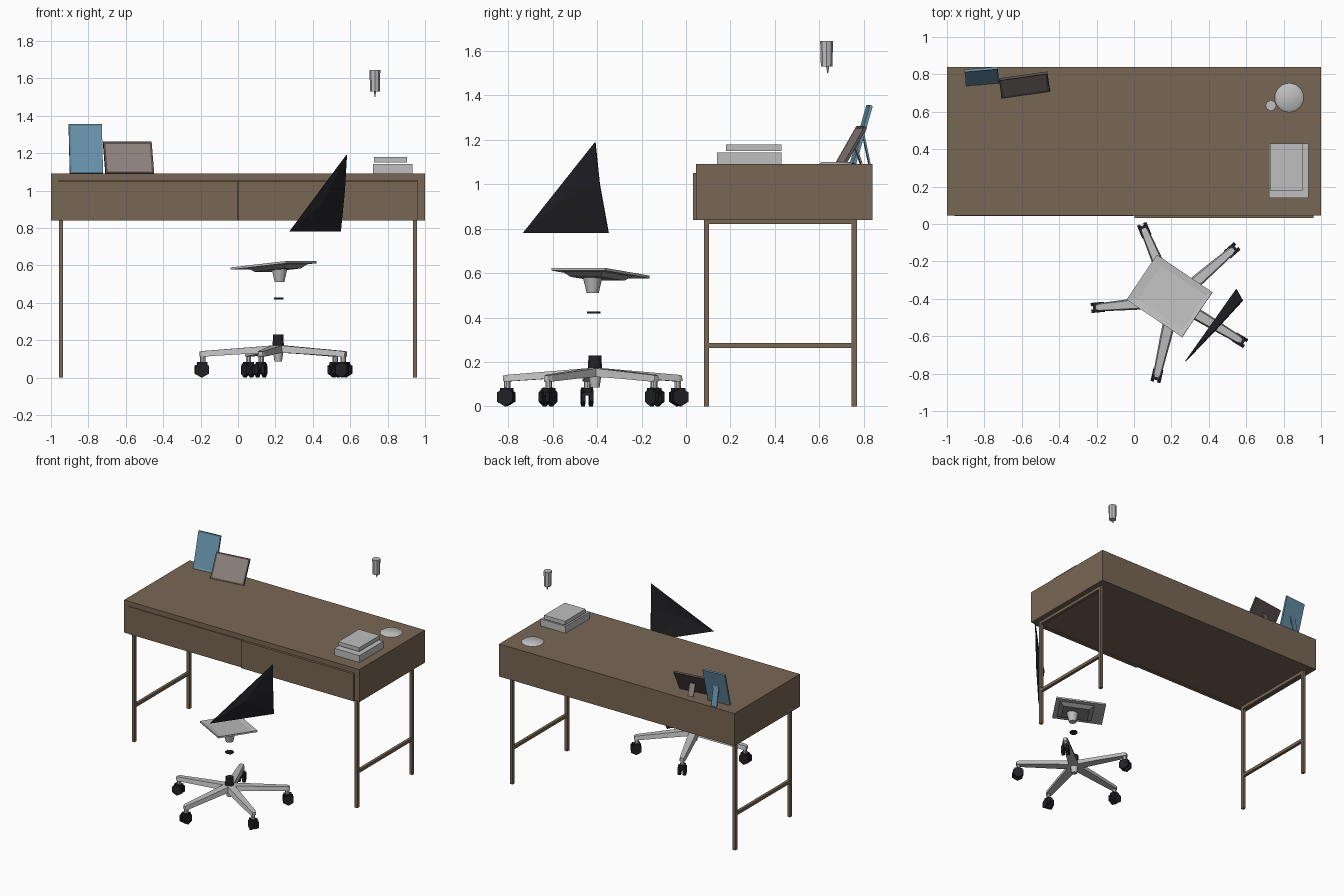
import bpy, bmesh, math
from mathutils import Vector, Matrix, Euler

if "Cube" in bpy.data.objects:
    bpy.data.objects.remove(bpy.data.objects["Cube"])

def mat(name, c):
    m = bpy.data.materials.new(name)
    m.diffuse_color = (*c, 1)
    m.use_nodes = True
    m.node_tree.nodes["Principled BSDF"].inputs["Base Color"].default_value = m.diffuse_color
    return m

WOOD = mat("brown wood", (0.19, 0.135, 0.09))
GREY = mat("light grey", (0.52, 0.52, 0.52))
MID = mat("mid grey", (0.27, 0.27, 0.27))
BLACK = mat("black", (0.016, 0.016, 0.02))
BLUE = mat("blue", (0.14, 0.29, 0.41))
MAUVE = mat("mauve", (0.27, 0.22, 0.205))
DARK = mat("dark frame", (0.10, 0.08, 0.075))

def finish(name, bm, m, M=None):
    bmesh.ops.recalc_face_normals(bm, faces=bm.faces)
    me = bpy.data.meshes.new(name)
    bm.to_mesh(me)
    bm.free()
    me.materials.append(m)
    ob = bpy.data.objects.new(name, me)
    bpy.context.collection.objects.link(ob)
    if M is not None:
        ob.matrix_world = M
    return ob

def box(name, x, y, z, m, M=None, taper=None):
    """Box from ranges; taper = xy scale of the lower end about its centre."""
    bm = bmesh.new()
    bmesh.ops.create_cube(bm, size=1)
    mid = [(r[0] + r[1]) / 2 for r in (x, y, z)]
    dim = [r[1] - r[0] for r in (x, y, z)]
    for v in bm.verts:
        k = taper if taper and v.co.z < 0 else 1
        v.co = Vector((mid[0] + v.co.x * dim[0] * k, mid[1] + v.co.y * dim[1] * k,
                       mid[2] + v.co.z * dim[2]))
    return finish(name, bm, m, M)

def cyl(name, x, y, z0, z1, r0, r1, m, n=12, M=None):
    bm = bmesh.new()
    bmesh.ops.create_cone(bm, cap_ends=True, segments=n, radius1=r0, radius2=r1, depth=z1 - z0)
    bmesh.ops.translate(bm, verts=bm.verts, vec=(x, y, (z0 + z1) / 2))
    ob = finish(name, bm, m, M)
    ob.data.shade_smooth()
    ob.data.set_sharp_from_angle(angle=math.radians(40))
    return ob

# --- desk body
box("desk_top", (-1, 1), (0.045, 0.84), (1.053, 1.09), WOOD)
box("desk_back", (-0.96, 0.96), (0.81, 0.84), (0.84, 1.053), WOOD)
box("desk_bottom", (-0.96, 0.96), (0.06, 0.81), (0.845, 0.86), WOOD)
box("left_drawer_front", (-0.96, -0.003), (0.043, 0.07), (0.84, 1.05), WOOD)
box("right_drawer_front", (0.003, 0.96), (0.032, 0.06), (0.84, 1.05), WOOD)
for s, side in ((-1, "left"), (1, "right")):
    def span(a, b):
        return tuple(sorted((s * a, s * b)))
    box(side + "_panel", span(0.96, 1), (0.045, 0.84), (0.84, 1.053), WOOD)
    # --- leg frame
    X = span(0.936, 0.958)
    box(side + "_front_leg", X, (0.08, 0.104), (0, 0.82), WOOD)
    box(side + "_back_leg", X, (0.746, 0.77), (0, 0.82), WOOD)
    box(side + "_top_rail", X, (0.08, 0.77), (0.82, 0.845), WOOD)
    box(side + "_cross_rail", X, (0.104, 0.746), (0.262, 0.285), WOOD)

# --- books
box("lower_book", (0.722, 0.934), (0.14, 0.43), (1.09, 1.143), GREY)
box("upper_book", (0.727, 0.904), (0.18, 0.43), (1.15, 1.18), GREY)

# --- lamp dish, head and pin
cyl("lamp_base", 0.83, 0.675, 1.09, 1.1, 0.078, 0.065, GREY, 14)
cyl("lamp_head", 0.732, 0.633, 1.53, 1.645, 0.026, 0.029, GREY, 8)
cyl("lamp_pin", 0.732, 0.638, 1.5, 1.53, 0.002, 0.007, GREY, 6)

# --- picture frames with rear stands
def picture(name, x, y, w, h, lean, yaw, border, face, stand_m, stand_y):
    M = Matrix.Translation((x, y, 1.095)) @ Euler(
        (-math.radians(lean), 0, math.radians(yaw))).to_matrix().to_4x4()
    bm = bmesh.new()
    bmesh.ops.create_cube(bm, size=1)
    for v in bm.verts:
        v.co = Vector((v.co.x * w, v.co.y * 0.014 + 0.007, (v.co.z + 0.5) * h))
    bm.normal_update()
    front = [f for f in bm.faces if f.normal.y < -0.9]
    bmesh.ops.inset_region(bm, faces=front, thickness=0.016)
    bmesh.ops.translate(bm, verts=front[0].verts, vec=(0, 0.004, 0))
    front[0].material_index = 1
    ob = finish(name, bm, border, M)
    ob.data.materials.append(face)
    # stand strip from the back of the frame down to the desk
    top = M @ Vector((0, 0.014, h * 0.55))
    back = Vector((-math.sin(math.radians(yaw)), math.cos(math.radians(yaw)), 0))
    foot = Vector((top.x, top.y, 1.092)) + back * stand_y
    side = Vector((back.y, -back.x, 0)) * 0.022
    bm = bmesh.new()
    bm.faces.new([bm.verts.new(p) for p in (top - side, top + side, foot + side, foot - side)])
    st = finish(name + "_stand", bm, stand_m)
    st.modifiers.new("thickness", 'SOLIDIFY').thickness = 0.008

picture("tall_frame", -0.81, 0.745, 0.178, 0.272, 16, 5, BLUE, BLUE, BLUE, 0.03)
picture("wide_frame", -0.578, 0.69, 0.262, 0.192, 30, 8, DARK, MAUVE, MAUVE, 0.03)

# --- chair base: five tapered arms with casters
CX, CY = 0.215, -0.41
for i in range(5):
    M = Matrix.Translation((CX, CY, 0)) @ Matrix.Rotation(math.radians(41 + 72 * i), 4, 'Z')
    bm = bmesh.new()
    rings = []
    for r, hw, top, bot in ((0.0, 0.036, 0.174, 0.135), (0.2, 0.031, 0.158, 0.125),
                            (0.405, 0.022, 0.142, 0.112), (0.422, 0.014, 0.138, 0.114)):
        rings.append([bm.verts.new(p) for p in ((r, -hw, bot), (r, -hw * 0.75, top),
                                                (r, hw * 0.75, top), (r, hw, bot))])
    for a, b in zip(rings, rings[1:]):
        for k in range(4):
            bm.faces.new((a[k], a[(k + 1) % 4], b[(k + 1) % 4], b[k]))
    bm.faces.new(rings[0])
    bm.faces.new(rings[-1])
    finish(f"base_arm_{i}", bm, GREY, M)
    cyl(f"caster_post_{i}", 0.405, 0, 0.07, 0.125, 0.015, 0.015, GREY, 8, M)
    for s in (-1, 1):
        W = M @ Matrix.Translation((0.41, s * 0.018, 0.042)) @ Matrix.Rotation(math.pi / 2, 4, 'X')
        cyl(f"caster_wheel_{i}_{s}", 0, 0, -0.009, 0.009, 0.042, 0.042, BLACK, 6, W)
    box(f"caster_hood_{i}", (0.38, 0.435), (-0.02, 0.02), (0.05, 0.082), BLACK, M)

# --- chair column pieces
cyl("base_hub", CX, CY, 0.085, 0.172, 0.021, 0.034, GREY, 10)
cyl("column_sleeve", CX, CY, 0.165, 0.23, 0.032, 0.029, BLACK, 10)
cyl("column_ring", CX + 0.003, CY - 0.005, 0.418, 0.428, 0.03, 0.03, BLACK, 6)
cyl("seat_socket", 0.222, -0.42, 0.51, 0.585, 0.027, 0.045, GREY, 10)

# --- tilted seat tray
S = Matrix.Translation((0.19, -0.385, 0.6)) @ Euler(
    (0, math.radians(-5.5), math.radians(-34))).to_matrix().to_4x4()
bm = bmesh.new()
bmesh.ops.create_cube(bm, size=1)
for v in bm.verts:
    v.co = Vector((v.co.x * 0.36, v.co.y * 0.29, v.co.z * 0.012))
bm.normal_update()
top = [f for f in bm.faces if f.normal.z > 0.9]
bmesh.ops.inset_region(bm, faces=top, thickness=0.05)
bmesh.ops.translate(bm, verts=top[0].verts, vec=(0.015, 0, -0.006))
finish("seat_plate", bm, GREY, S)
box("seat_mechanism", (-0.1, 0.15), (-0.11, 0.11), (-0.028, -0.005), MID, S, 0.75)

# --- folded triangular backrest sheet
bm = bmesh.new()
A, B, C, D, E = [bm.verts.new(p) for p in (
    (0.278, -0.735, 0.78), (0.55, -0.35, 0.78), (0.583, -0.41, 1.19),
    (0.572, -0.39, 1.0), (0.45, -0.555, 0.93))]
for f in ((A, B, E), (B, D, E), (D, C, E), (C, A, E)):
    bm.faces.new(f)
ob = finish("backrest", bm, BLACK)
ob.modifiers.new("thickness", 'SOLIDIFY').thickness = 0.005
